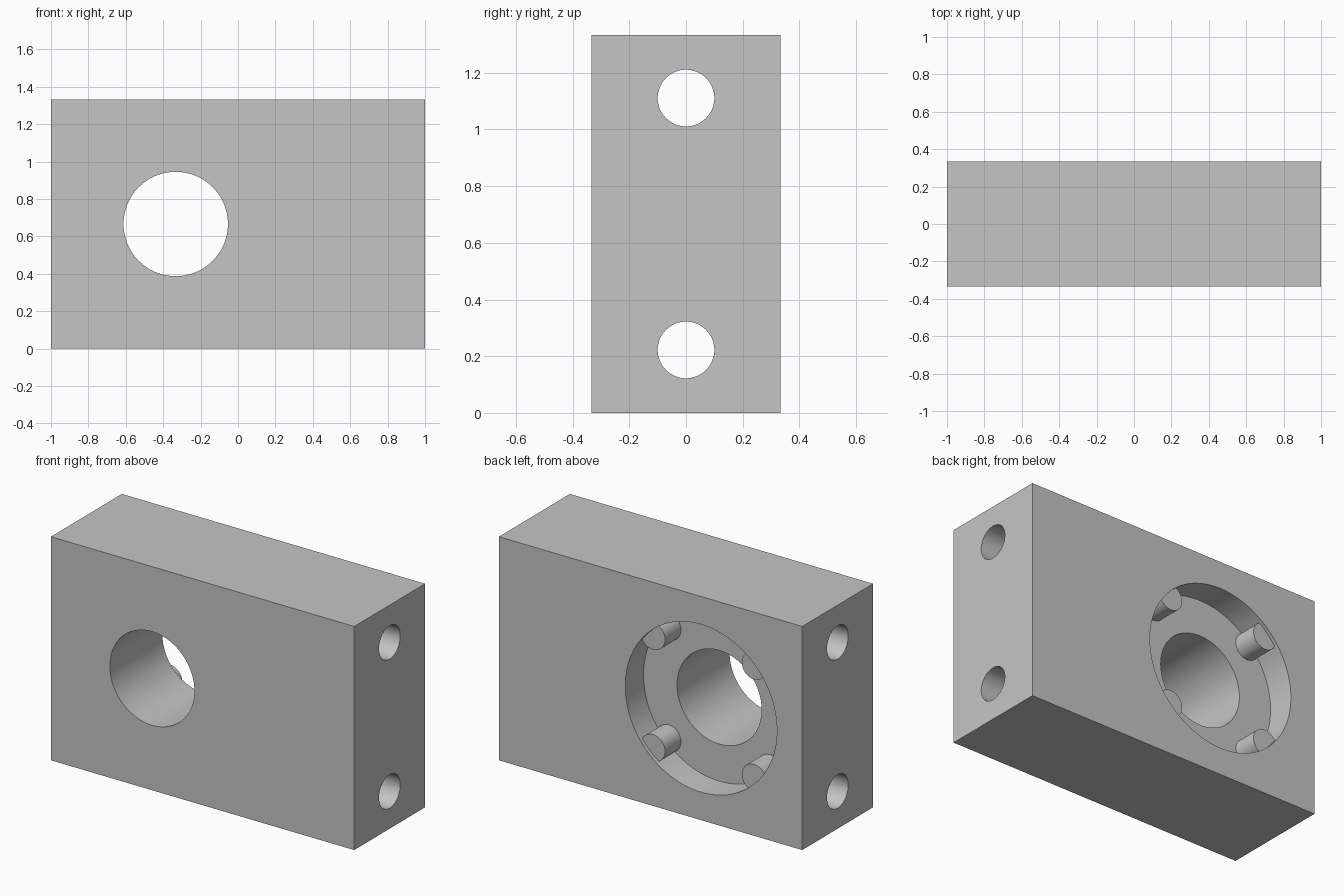
import bpy
from math import pi

old = bpy.data.objects.get("Cube")
if old:
    bpy.data.objects.remove(old, do_unlink=True)

LENGTH, DEPTH, HEIGHT = 2.0, 0.667, 1.333
BACK = DEPTH / 2
BORE_X, MID_Z = -0.333, HEIGHT / 2

# One plain grey material
grey = bpy.data.materials.new("plain grey")
grey.use_nodes = True
colour = (0.56, 0.56, 0.56, 1)
grey.diffuse_color = colour
grey.node_tree.nodes["Principled BSDF"].inputs["Base Color"].default_value = colour


def cylinder(name, radius, start, end, axis, x=0, z=0, sides=96):
    """Cylinder running from start to end along the x or y axis."""
    mid = (start + end) / 2
    if axis == "x":
        place, turn = (mid, 0, z), (0, pi / 2, 0)
    else:
        place, turn = (x, mid, z), (pi / 2, 0, 0)
    bpy.ops.mesh.primitive_cylinder_add(vertices=sides, radius=radius, depth=end - start,
                                        location=place, rotation=turn)
    obj = bpy.context.object
    obj.name = name
    obj.hide_render = True
    return obj


def cut(target, cutter):
    """Subtract the cutter from the target, then discard the cutter."""
    mod = target.modifiers.new("cut", "BOOLEAN")
    mod.operation = "DIFFERENCE"
    mod.solver = "EXACT"
    mod.object = cutter
    bpy.ops.object.select_all(action="DESELECT")
    target.select_set(True)
    bpy.context.view_layer.objects.active = target
    bpy.ops.object.modifier_apply(modifier=mod.name)
    bpy.data.objects.remove(cutter, do_unlink=True)


# Main block
bpy.ops.mesh.primitive_cube_add(size=1, location=(0, 0, MID_Z))
block = bpy.context.object
block.name = "mounting_block"
block.scale = (LENGTH, DEPTH, HEIGHT)
bpy.ops.object.transform_apply(location=False, rotation=False, scale=True)
block.data.materials.append(grey)

# Round pocket in the back, leaving four pegs standing against its wall
floor = BACK - 0.172
pocket = cylinder("pocket_cutter", 0.5, floor, BACK + 0.1, "y", BORE_X, MID_Z, 128)
pocket.data.materials.append(grey)
for sx in (-1, 1):
    for sz in (-1, 1):
        peg = cylinder("peg_form", 0.08, floor - 0.1, BACK - 0.022, "y",
                       BORE_X + sx * 0.333, MID_Z + sz * 0.333, 48)
        cut(pocket, peg)
cut(block, pocket)

# Bore from front to back
cut(block, cylinder("bore_cutter", 0.279, -1, 1, "y", BORE_X, MID_Z))

# Two bolt holes along the whole length
for z in (0.222, HEIGHT - 0.222):
    cut(block, cylinder("bolt_hole_cutter", 0.1, -1.2, 1.2, "x", z=z, sides=64))

# Smooth round walls, sharp edges
bpy.ops.object.select_all(action="DESELECT")
block.select_set(True)
bpy.context.view_layer.objects.active = block
bpy.ops.object.shade_smooth_by_angle(angle=pi / 6)
